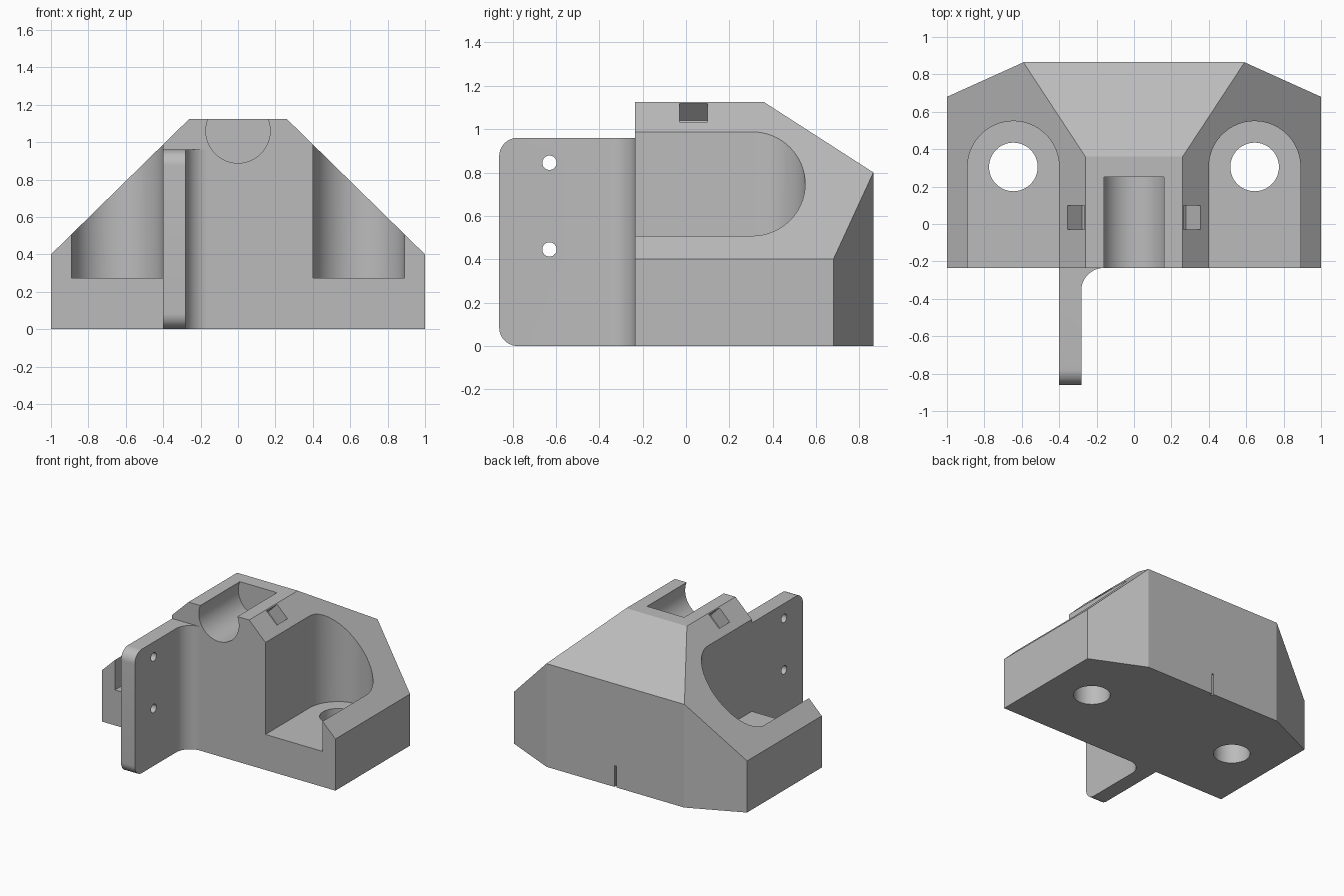
import bpy
import bmesh
from math import cos, sin, pi, atan2
from mathutils import Vector, Matrix

cube = bpy.data.objects.get("Cube")
if cube:
    bpy.data.objects.remove(cube, do_unlink=True)

grey = bpy.data.materials.new("plain grey")
grey.use_nodes = True
grey.diffuse_color = (0.5, 0.5, 0.5, 1)
grey.node_tree.nodes["Principled BSDF"].inputs["Base Color"].default_value = (0.5, 0.5, 0.5, 1)

FRONT, BACK = -0.235, 0.865
AXES = {"x": (1, 2, 0), "y": (0, 2, 1), "z": (0, 1, 2)}


def arc(cx, cy, r, start, end, n=24):
    """Points along a circular arc, angles in units of pi."""
    angles = [pi * (start + (end - start) * i / n) for i in range(n + 1)]
    return [(cx + r * cos(a), cy + r * sin(a)) for a in angles]


def circle(cx, cy, r, n=48):
    return arc(cx, cy, r, 0, 2, n)[:-1]


def prism(name, profile, axis, low, high, chamfers=()):
    """Extrude a closed profile along an axis, then slice off chamfer planes."""
    bm = bmesh.new()
    verts = []
    for u, v in profile:
        co = [0, 0, 0]
        for index, value in zip(AXES[axis], (u, v, low)):
            co[index] = value
        verts.append(bm.verts.new(co))
    face = bm.faces.new(verts)
    step = Vector((0, 0, 0))
    step[AXES[axis][2]] = high - low
    new = bmesh.ops.extrude_face_region(bm, geom=[face])["geom"]
    bmesh.ops.translate(bm, vec=step, verts=[g for g in new if isinstance(g, bmesh.types.BMVert)])
    for point, normal in chamfers:
        cut = bmesh.ops.bisect_plane(bm, geom=bm.verts[:] + bm.edges[:] + bm.faces[:],
                                     plane_co=point, plane_no=normal, clear_outer=True)
        rim = [g for g in cut["geom_cut"] if isinstance(g, bmesh.types.BMEdge)]
        bmesh.ops.contextual_create(bm, geom=rim)
    bmesh.ops.recalc_face_normals(bm, faces=bm.faces[:])
    mesh = bpy.data.meshes.new(name)
    bm.to_mesh(mesh)
    bm.free()
    mesh.materials.append(grey)
    ob = bpy.data.objects.new(name, mesh)
    bpy.context.collection.objects.link(ob)
    return ob


def carve(target, cutters):
    """Subtract the cutters and bake the result into the target mesh."""
    for cutter in cutters:
        cutter.hide_render = True
        mod = target.modifiers.new("cut", "BOOLEAN")
        mod.operation, mod.solver, mod.object = "DIFFERENCE", "EXACT", cutter
    graph = bpy.context.evaluated_depsgraph_get()
    baked = bpy.data.meshes.new_from_object(target.evaluated_get(graph))
    target.modifiers.clear()
    target.data = baked
    for cutter in cutters:
        bpy.data.objects.remove(cutter, do_unlink=True)


# Main block: trapezoid front, sloped rear top, clipped rear corners
outline = [(-1, 0), (1, 0), (1, 0.4), (0.26, 1.125), (-0.26, 1.125), (-1, 0.4)]
clips = [((0, 0.36, 1.125), (0, 0.325, 0.505))]
clips += [((s * 0.59, BACK, 0), (s * 0.185, 0.41, 0)) for s in (-1, 1)]
block = prism("mount_block", outline, "y", FRONT, BACK, clips)

# Rod cradle in the top and thin slit at the rear foot
cutters = [
    prism("cradle_cut", circle(0, 1.06, 0.172), "y", -0.5, 0.25),
    prism("slit_cut", [(-0.009, -0.1), (0.009, -0.1), (0.009, 0.165), (-0.009, 0.165)],
          "y", BACK - 0.02, 1),
]

slope = atan2(0.725, 0.74)
for s in (-1, 1):
    # Bolt pocket open to the front, with a through hole in its floor
    cx, cy, r = s * 0.645, 0.305, 0.245
    pocket = [(cx - r, -0.5), (cx + r, -0.5)] + arc(cx, cy, r, 0, 1, 32)
    cutters.append(prism("pocket_cut", pocket, "z", 0.275, 1.5))
    cutters.append(prism("bolt_hole_cut", circle(cx, cy, 0.13), "z", -0.2, 0.5))
    # Small nut recess sunk square into the side slope
    recess = prism("recess_cut", [(-0.062, -0.11), (0.062, -0.11), (0.062, 0.1), (-0.062, 0.1)],
                   "y", -0.03, 0.1)
    recess.data.transform(Matrix.Translation((s * 0.31, 0, 1.076))
                          @ Matrix.Rotation(s * slope, 4, "Y"))
    cutters.append(recess)
carve(block, cutters)

# Side tab: upright plate with a filleted root
tab_plan = [(-0.4, FRONT), (-0.4, -0.862), (-0.282, -0.862)]
tab_plan += arc(-0.16, FRONT - 0.122, 0.122, 1, 0.5)
tab = prism("side_tab", tab_plan, "z", 0, 0.96)

# Round the two outer corners and drill the two pin holes
tab_cuts = [prism("pin_hole_cut", circle(-0.63, z, 0.033, 32), "x", -0.6, 0) for z in (0.445, 0.845)]
rad, edge = 0.085, -0.862
top_corner = [(edge - 0.1, 1.06), (edge - 0.1, 0.96 - rad)]
top_corner += arc(edge + rad, 0.96 - rad, rad, 1, 0.5, 12) + [(edge + rad, 1.06)]
for name, corner in (("top_corner_cut", top_corner),
                     ("bottom_corner_cut", [(y, 0.96 - z) for y, z in top_corner])):
    tab_cuts.append(prism(name, corner, "x", -0.6, 0))
carve(tab, tab_cuts)

# Smooth the curved walls and keep the hard edges
bpy.ops.object.select_all(action="DESELECT")
for ob in (block, tab):
    ob.select_set(True)
bpy.context.view_layer.objects.active = block
bpy.ops.object.shade_smooth_by_angle(angle=pi / 9)
